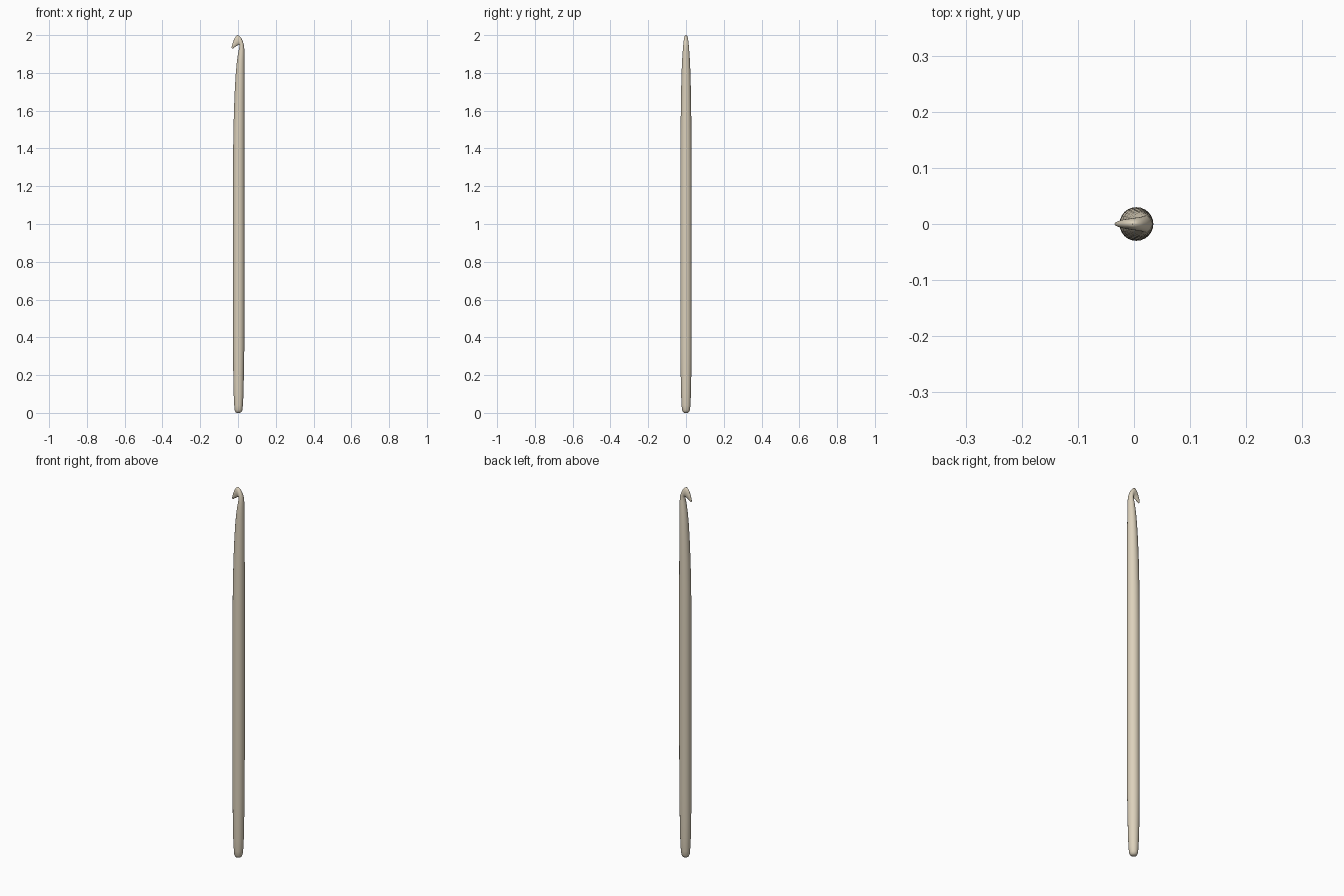
import bpy, bmesh, math
from mathutils import Vector

SIDES = 24

# Each section: inner point (x, z), outer point (x, z), half width in y
sections = []

# Round shaft: z, left x, right x, half width
for z, l, r, w in [
    (0.000, -0.006, 0.010, 0.008), (0.004, -0.013, 0.018, 0.0155),
    (0.015, -0.018, 0.023, 0.021), (0.04, -0.020, 0.026, 0.0235),
    (0.10, -0.023, 0.029, 0.026), (0.20, -0.025, 0.031, 0.028),
    (0.35, -0.026, 0.0335, 0.030), (0.80, -0.026, 0.0345, 0.030),
    (1.25, -0.026, 0.0345, 0.030), (1.45, -0.025, 0.0345, 0.029),
    (1.60, -0.0215, 0.0345, 0.0275), (1.72, -0.0165, 0.0345, 0.0255),
    (1.80, -0.0115, 0.0345, 0.0235), (1.86, -0.006, 0.034, 0.021),
    (1.90, 0.000, 0.034, 0.0185), (1.925, 0.0045, 0.0335, 0.0165),
]:
    sections.append(((l, z), (r, z), w))

# Hook: sections fan round the throat and narrow to the barb
sections += [
    ((0.0075, 1.940), (0.0315, 1.946), 0.0150),
    ((0.0080, 1.946), (0.0260, 1.966), 0.0138),
    ((0.0065, 1.949), (0.0170, 1.984), 0.0125),
    ((0.0040, 1.949), (0.0070, 1.996), 0.0115),
    ((0.0000, 1.947), (-0.0030, 2.000), 0.0108),
    ((-0.0050, 1.944), (-0.0120, 1.993), 0.0098),
    ((-0.0110, 1.940), (-0.0200, 1.979), 0.0086),
    ((-0.0175, 1.936), (-0.0270, 1.962), 0.0070),
    ((-0.0240, 1.931), (-0.0320, 1.946), 0.0050),
    ((-0.0295, 1.927), (-0.0345, 1.933), 0.0028),
]

# Loft elliptical rings through the sections and cap both ends
bm = bmesh.new()
rings = []
for inner, outer, w in sections:
    a = Vector((inner[0], 0, inner[1]))
    b = Vector((outer[0], 0, outer[1]))
    mid, half = (a + b) / 2, (b - a) / 2
    ring = []
    for i in range(SIDES):
        t = 2 * math.pi * i / SIDES
        ring.append(bm.verts.new(mid + half * math.cos(t) + Vector((0, w * math.sin(t), 0))))
    rings.append(ring)
for r0, r1 in zip(rings, rings[1:]):
    for i in range(SIDES):
        j = (i + 1) % SIDES
        bm.faces.new((r0[i], r0[j], r1[j], r1[i]))
bm.faces.new(rings[0][::-1])
bm.faces.new(rings[-1])
bmesh.ops.recalc_face_normals(bm, faces=bm.faces)

mesh = bpy.data.meshes.new("crochet_hook")
bm.to_mesh(mesh)
bm.free()
hook = bpy.data.objects.new("crochet_hook", mesh)
bpy.context.collection.objects.link(hook)

# Pale wood
wood = bpy.data.materials.new("pale_wood")
wood.diffuse_color = (0.72, 0.64, 0.50, 1)
mesh.materials.append(wood)

bpy.context.view_layer.objects.active = hook
hook.select_set(True)
bpy.ops.object.shade_smooth_by_angle(angle=math.radians(50))
